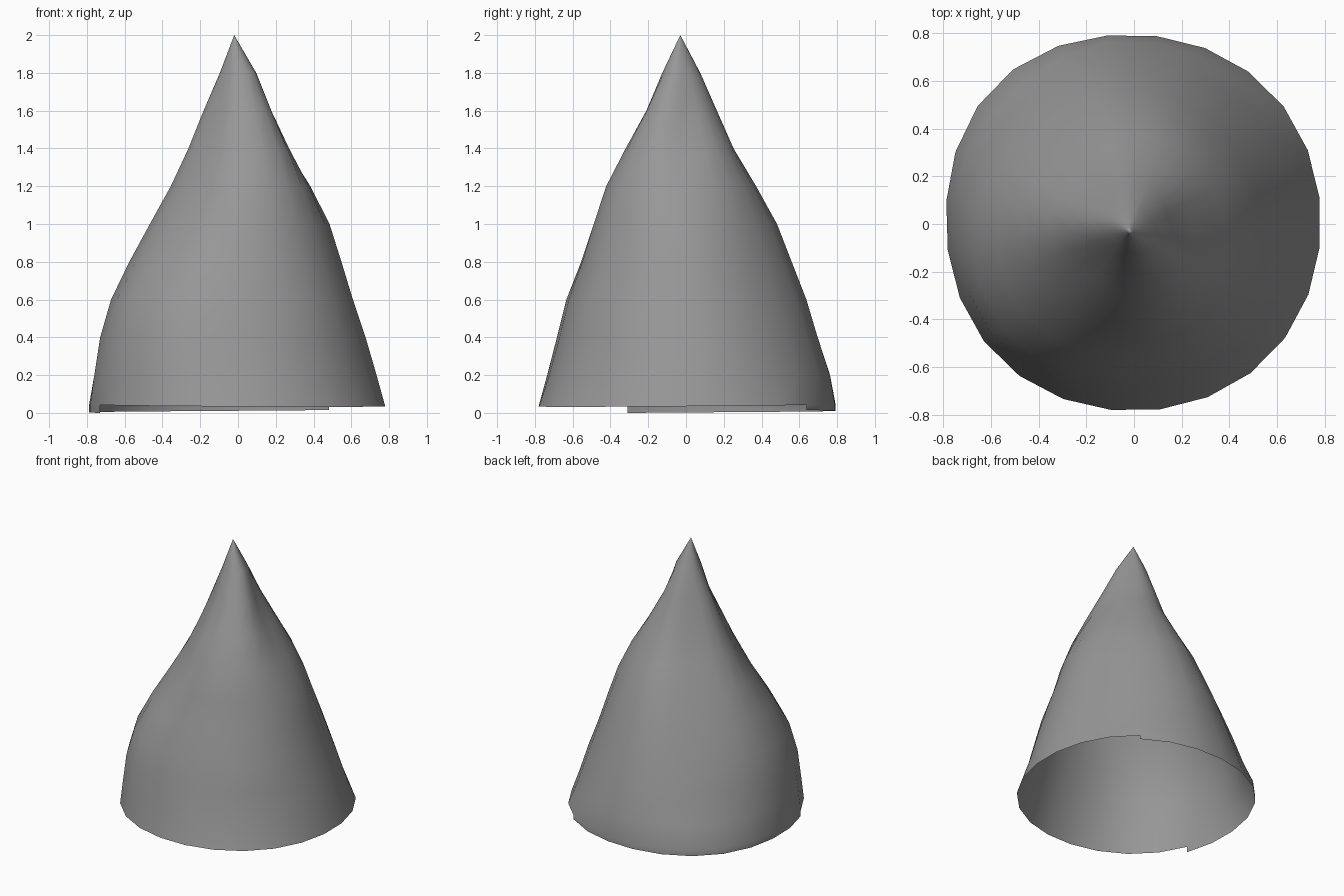
import bpy, bmesh, math
from mathutils import Vector

if "Cube" in bpy.data.objects:
    bpy.data.objects.remove(bpy.data.objects["Cube"])

SIDES, START = 24, math.radians(8)
HEIGHTS = [0.04, 0.2, 0.4, 0.6, 0.8, 1.0, 1.2, 1.4, 1.6, 1.8]
# Hand-shaped outlines: radius at each height, every 45 degrees from +x
OUTLINES = [
    [.785, .74, .68, .61, .55, .485, .38, .25, .15, .082],
    [.80, .735, .67, .60, .53, .46, .375, .265, .155, .065],
    [.795, .77, .705, .645, .565, .485, .37, .25, .165, .075],
    [.825, .755, .685, .605, .515, .42, .31, .215, .15, .08],
    [.79, .765, .73, .67, .575, .47, .36, .265, .185, .095],
    [.80, .78, .755, .70, .59, .46, .34, .25, .165, .105],
    [.785, .735, .68, .63, .555, .49, .42, .315, .205, .125],
    [.795, .73, .68, .63, .555, .50, .43, .335, .23, .125],
]


def radius(level, angle):
    """Smooth periodic interpolation between the outlines."""
    t = (angle / (math.pi / 4)) % 8
    i = int(t)
    f = t - i
    a, b, c, d = (OUTLINES[(i + k) % 8][level] for k in (-1, 0, 1, 2))
    return b + 0.5 * f * (c - a + f * (2*a - 5*b + 4*c - d + f * (3*(b - c) + d - a)))


def ring_point(level, k, z):
    a = START + k * math.tau / SIDES
    r = radius(level, a)
    if level == 0 and z == HEIGHTS[0]:      # slightly tilted lower edge
        z -= 0.008 * math.cos(a - math.radians(308))
    return Vector((r * math.cos(a), r * math.sin(a), z))


bm = bmesh.new()

# Cone wall, with a tiny extra ring so the pointed tip shades cleanly
rings = [[bm.verts.new(ring_point(i, k, z)) for k in range(SIDES)]
         for i, z in enumerate(HEIGHTS)]
tip = bm.verts.new((-0.02, -0.03, 2.0))
rings.append([bm.verts.new(tip.co.lerp(v.co, 0.12)) for v in rings[-1]])
for low, high in zip(rings, rings[1:]):
    for k in range(SIDES):
        n = (k + 1) % SIDES
        bm.faces.new((low[k], low[n], high[n], high[k]))
for k in range(SIDES):
    bm.faces.new((rings[-1][k], rings[-1][(k + 1) % SIDES], tip))

# Lower hem around the back and left half, leaving a step at each end
hem = [bm.verts.new(ring_point(0, k, 0.015 - 0.0015 * (k - 3))) for k in range(3, 14)]
for j in range(10):
    bm.faces.new((hem[j], hem[j + 1], rings[0][j + 4], rings[0][j + 3]))

for f in bm.faces:
    f.smooth = True
mesh = bpy.data.meshes.new("cone_shell")
bm.to_mesh(mesh)
bm.free()
shell = bpy.data.objects.new("cone_shell", mesh)
bpy.context.collection.objects.link(shell)

# Dark grey surface
grey = bpy.data.materials.new("dark_grey")
grey.diffuse_color = (0.31, 0.31, 0.31, 1)
grey.use_nodes = True
grey.node_tree.nodes["Principled BSDF"].inputs["Base Color"].default_value = grey.diffuse_color
mesh.materials.append(grey)
